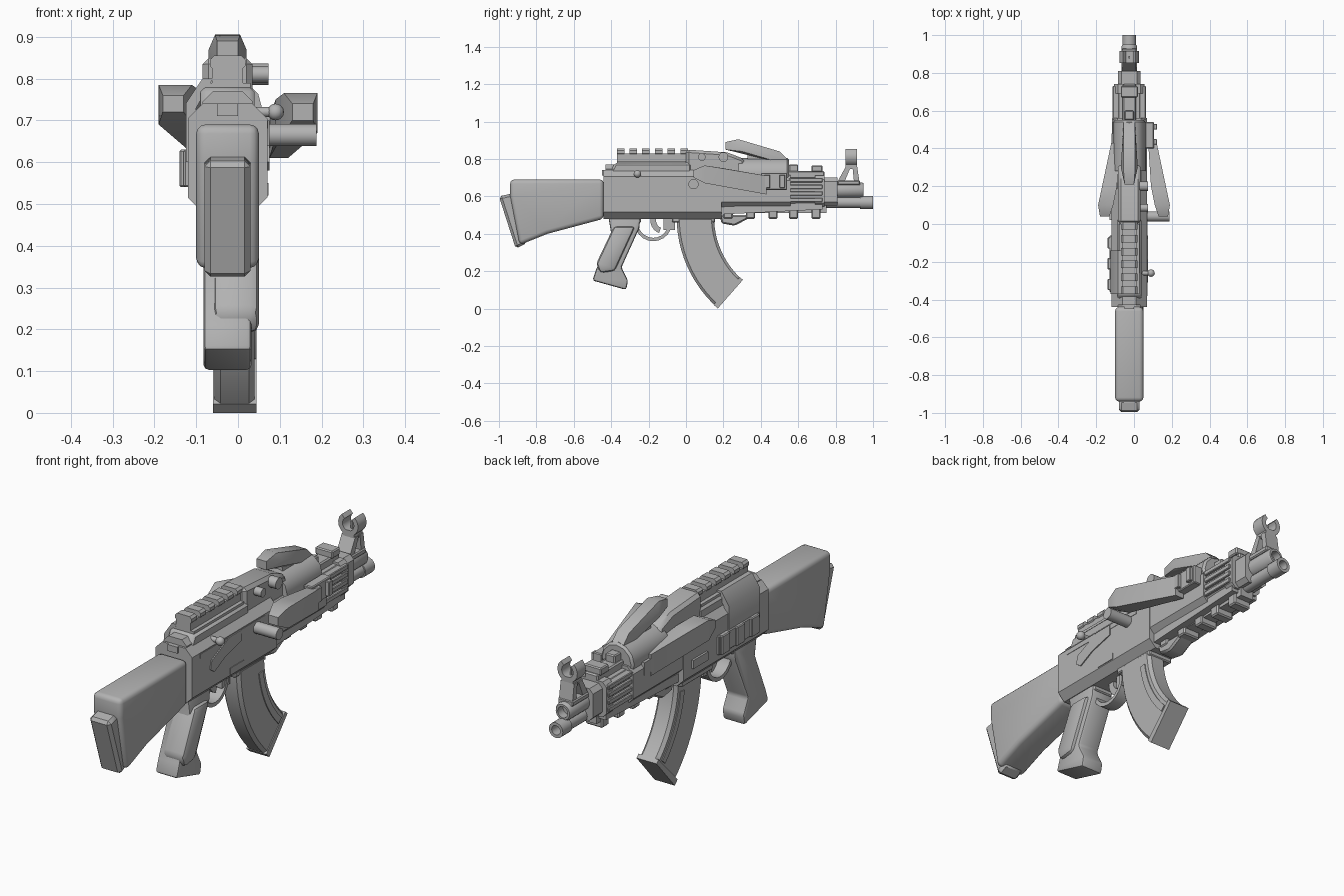
import bpy, bmesh, math
from mathutils import Matrix

if "Cube" in bpy.data.objects:
    bpy.data.objects.remove(bpy.data.objects["Cube"], do_unlink=True)

GREY = (.45, .45, .45, 1)
grey = bpy.data.materials.new("plain grey")
grey.use_nodes = True
grey.diffuse_color = GREY
grey.node_tree.nodes["Principled BSDF"].inputs["Base Color"].default_value = GREY

CENTRE = -.025  # centre line of the weapon, slightly off the origin
SMOOTH_ANGLE = math.radians(35)


def finish(name, bm, bevel=0, segments=1):
    """Bevel the sharp edges, then turn the mesh into a shaded object."""
    bmesh.ops.recalc_face_normals(bm, faces=bm.faces)
    if bevel:
        sharp = [e for e in bm.edges if e.calc_face_angle(0) > SMOOTH_ANGLE]
        bmesh.ops.bevel(bm, geom=sharp, offset=bevel, offset_type="OFFSET", segments=segments,
                        profile=.5, affect="EDGES", clamp_overlap=True)
    mesh = bpy.data.meshes.new(name)
    bm.to_mesh(mesh)
    bm.free()
    mesh.materials.append(grey)
    obj = bpy.data.objects.new(name, mesh)
    bpy.context.collection.objects.link(obj)
    bpy.ops.object.select_all(action="DESELECT")
    obj.select_set(True)
    bpy.context.view_layer.objects.active = obj
    bpy.ops.object.shade_smooth_by_angle(angle=SMOOTH_ANGLE)


def centred(width):
    return CENTRE - width / 2, CENTRE + width / 2


def side_profile(name, points, x, bevel=0, segments=1):
    """Extrude a (y, z) outline across the weapon."""
    bm = bmesh.new()
    ends = [[bm.verts.new((depth, *p)) for p in points] for depth in x]
    bridge(bm, ends)
    finish(name, bm, bevel, segments)


def cross_section(name, points, y, bevel=0):
    """Extrude an (x, z) outline along the weapon."""
    bm = bmesh.new()
    ends = [[bm.verts.new((px, depth, pz)) for px, pz in points] for depth in y]
    bridge(bm, ends)
    finish(name, bm, bevel)


def bridge(bm, loops):
    """Skin a row of matching vertex loops and cap both ends."""
    for a, b in zip(loops, loops[1:]):
        for i in range(len(a)):
            bm.faces.new((a[i - 1], a[i], b[i], b[i - 1]))
    bm.faces.new(loops[0])
    bm.faces.new(loops[-1])


def box(name, x, y, z, bevel=0):
    cross_section(name, [(x[0], z[0]), (x[1], z[0]), (x[1], z[1]), (x[0], z[1])], y, bevel)


def chamfered_bar(name, x, y, z, cut):
    """A lengthwise bar whose four long edges are cut off."""
    (left, right), (low, high) = x, z
    half = [(left + cut, low), (right - cut, low), (right, low + cut), (right, high - cut)]
    other = [(left + right - px, low + high - pz) for px, pz in half]
    cross_section(name, half + other, y)


def band(centre, inner, outer, start, stop, steps=12):
    """Outline of a bent strip between two radii and two angles."""
    turns = [math.radians(start + (stop - start) * i / steps) for i in range(steps + 1)]
    rim = [(outer, a) for a in turns] + [(inner, a) for a in reversed(turns)]
    return [(centre[0] + r * math.cos(a), centre[1] + r * math.sin(a)) for r, a in rim]


def ring(radius, sides):
    return [(radius * math.cos(math.tau * i / sides), radius * math.sin(math.tau * i / sides))
            for i in range(sides)]


def tube(name, outline, z, sides=20):
    """Turn a (y, radius) outline about a lengthwise axis."""
    bm = bmesh.new()
    bridge(bm, [[bm.verts.new((CENTRE + px, y, z + pz)) for px, pz in ring(radius, sides)]
                for y, radius in outline])
    finish(name, bm)


def cross_pin(name, x, y, z, radius):
    side_profile(name, [(y + py, z + pz) for py, pz in ring(radius, sides=18)], x)


def fin(name, stations, side=1, lift=0):
    """A faceted plate: the hull of upright rectangles set along the weapon."""
    bm = bmesh.new()
    for y, xs, zs in stations:
        for x in xs:
            for z in zs:
                bm.verts.new((side * x, y, z + lift))
    bmesh.ops.convex_hull(bm, input=bm.verts)
    loose = [v for v in bm.verts if not v.link_faces]
    bmesh.ops.delete(bm, geom=loose, context="VERTS")
    finish(name, bm)


# Stock and butt pad
side_profile("stock", [(-.94, .69), (-.44, .69), (-.44, .48), (-.74, .4), (-.89, .34), (-.94, .6)],
             centred(width=.15), bevel=.022, segments=3)
side_profile("butt_pad", [(-1, .6), (-.93, .615), (-.85, .35), (-.91, .32)],
             centred(width=.11), bevel=.014)

# Receiver, its cover and the rear sight hump
chamfered_bar("receiver", centred(width=.19), y=(-.44, .19), z=(.48, .74), cut=.035)
side_profile("dust_cover", [(-.42, .7), (-.38, .78), (.03, .78), (.03, .7)],
             centred(width=.13), bevel=.012)
chamfered_bar("rear_sight_hump", centred(width=.12), y=(-.43, -.36), z=(.65, .77), cut=.025)
box("rear_latch", centred(width=.05), y=(-.45, -.38), z=(.71, .74))

# Selector, bolt and knob on the positive x side
side_profile("selector_lever", [(-.31, .6), (-.28, .58), (-.2, .62), (-.08, .65), (-.08, .7),
                                (-.17, .7), (-.3, .64)], x=(.06, .075))
box("bolt_slot", x=(.06, .072), y=(-.38, .1), z=(.68, .7))
box("magazine_well_plate", x=(.06, .073), y=(-.16, -.06), z=(.52, .55))
cross_pin("bolt_handle_stem", x=(.04, .09), y=-.26, z=.72, radius=.012)
cross_pin("side_knob", x=(.05, .188), y=.04, z=.665, radius=.027)
bolt_knob = bmesh.new()
bmesh.ops.create_uvsphere(bolt_knob, u_segments=16, v_segments=8, radius=.02,
                          matrix=Matrix.Translation((.09, -.26, .72)))
finish("bolt_knob", bolt_knob)

# Accessory mount on the negative x side
cross_section("side_mount_plate", [(-.125, .6), (-.1, .6), (-.1, .73), (-.06, .8), (-.085, .8),
                                   (-.125, .74)], y=(-.37, -.14))
box("side_mount_rail", x=(-.13, -.1), y=(-.36, -.06), z=(.54, .63), bevel=.004)
for start in (-.35, -.24, -.13):
    box("mount_clamp", x=(-.14, -.11), y=(start, start + .06), z=(.54, .63), bevel=.004)
box("left_panel", x=(-.13, -.11), y=(.02, .13), z=(.55, .59))

# Top rail with evenly spaced teeth
box("top_rail", centred(width=.075), y=(-.37, .01), z=(.77, .83))
box("top_rail_foot", centred(width=.11), y=(-.37, 0), z=(.77, .79))
for i in range(6):
    start = -.37 + i * .068
    chamfered_bar("top_rail_tooth", centred(width=.085), (start, start + .04), z=(.82, .855), cut=.01)

# Upper cover and gas cover ahead of the rail
side_profile("upper_cover", [(0, .7), (0, .85), (.22, .835), (.31, .8), (.34, .7)],
             centred(width=.12), bevel=.015)
cross_pin("small_cover_pin", x=(.03, .073), y=.085, z=.81, radius=.02)
cross_pin("large_cover_pin", x=(.03, .073), y=.2, z=.81, radius=.026)
tube("gas_cover", [(.28, .085), (.54, .085), (.55, .075)], z=.72, sides=12)

# Handguard with ribs and clips
chamfered_bar("handguard", centred(width=.185), y=(.12, .56), z=(.54, .715), cut=.03)
side_profile("handguard_skirt", [(.12, .54), (.73, .57), (.73, .53), (.12, .5)],
             centred(width=.14))
chamfered_bar("front_guard", centred(width=.15), y=(.55, .73), z=(.55, .7), cut=.02)
for i in range(4):
    low = .57 + i * .035
    box("guard_rib", centred(width=.175), y=(.55, .73), z=(low, low + .022), bevel=.003)
chamfered_bar("front_guard_band", centred(width=.16), y=(.69, .74), z=(.545, .71), cut=.02)
box("upper_rib", centred(width=.07), y=(.54, .74), z=(.69, .735), bevel=.006)
box("front_clip", centred(width=.05), y=(.55, .6), z=(.72, .77), bevel=.005)
box("front_lug", centred(width=.09), y=(.67, .73), z=(.73, .765), bevel=.005)

# Lower rail and hand stop
box("lower_rail", centred(width=.07), y=(.18, .75), z=(.51, .55))
for start in (.2, .32, .44, .55, .67):
    box("lower_rail_tooth", centred(width=.09), (start, start + .05), z=(.48, .535), bevel=.006)
side_profile("hand_stop", [(.18, .5), (.19, .455), (.26, .443), (.37, .5)],
             centred(width=.08), bevel=.008)

# Faceted armour fins: a mirrored pair and one on top
SIDE_FIN = [(.04, (.13, .18), (.7, .74)), (.1, (.11, .19), (.67, .765)),
            (.2, (.09, .16), (.66, .75)), (.43, (.075, .12), (.61, .71))]
for side_name, side, lift in (("right", 1, 0), ("left", -1, .02)):
    fin(side_name + "_fin", SIDE_FIN, side, lift)
fin("top_fin", [(.21, centred(.05), (.85, .89)), (.28, centred(.06), (.85, .905)),
                (.3, centred(.09), (.84, .87)), (.5, centred(.06), (.79, .84)),
                (.54, centred(.06), (.77, .8))])
box("top_fin_post", centred(width=.05), y=(.33, .5), z=(.74, .82))
box("right_fin_bracket", x=(.06, .105), y=(.4, .54), z=(.635, .725), bevel=.004)
for start in (.42, .5):
    box("bracket_rib", x=(.09, .122), y=(start, start + .03), z=(.645, .715), bevel=.003)
box("left_fin_bracket", x=(-.12, -.09), y=(.3, .48), z=(.65, .71))

# Gas block, barrel and piston tube with bored ends
chamfered_bar("gas_block", centred(width=.12), y=(.73, .81), z=(.55, .7), cut=.02)
tube("barrel", [(.7, .03), (.93, .03), (.93, .036), (1, .036), (1, .022), (.95, .022)], z=.567)
tube("piston_tube", [(.78, .042), (.94, .042), (.95, .036), (.95, .026), (.91, .026)], z=.633)

# Front sight: open legs under a split ring
box("sight_base", centred(width=.08), y=(.81, .93), z=(.66, .685), bevel=.005)
side_profile("sight_rear_leg", [(.8, .66), (.855, .76), (.88, .755), (.84, .66)],
             centred(width=.07))
side_profile("sight_front_leg", [(.9, .66), (.89, .76), (.915, .76), (.93, .66)],
             centred(width=.07))
box("sight_cap", centred(width=.06), y=(.852, .915), z=(.745, .785))
cross_section("sight_ring", band((CENTRE, .812), inner=.03, outer=.052, start=130, stop=410),
              y=(.852, .915))
box("sight_post", centred(width=.01), y=(.875, .89), z=(.77, .82))

# Pistol grip with palm swell
side_profile("grip", [(-.415, .49), (-.243, .49), (-.25, .43), (-.345, .22), (-.31, .15),
                      (-.32, .1), (-.5, .15), (-.48, .21), (-.4, .4)],
             centred(width=.115), bevel=.012, segments=2)
side_profile("palm_swell", [(-.385, .44), (-.27, .44), (-.38, .2), (-.46, .19), (-.48, .24)],
             x=(-.06, .05), bevel=.02, segments=2)
box("grip_collar", centred(width=.1), y=(-.41, -.24), z=(.46, .49), bevel=.005)

# Trigger, guard and magazine catch
side_profile("trigger_guard", band((-.175, .46), inner=.082, outer=.1, start=170, stop=370),
             centred(width=.06))
side_profile("trigger", band((-.12, .47), inner=.04, outer=.07, start=160, stop=250),
             centred(width=.02))
box("magazine_catch", centred(width=.05), y=(-.12, -.06), z=(.42, .49))

# Magazine swept on one arc, with a raised rib on both sides
ARC_CENTRE = (.6, .49)
side_profile("magazine", band(ARC_CENTRE, inner=.45, outer=.65, start=180, stop=228),
             x=(-.056, .04), bevel=.014)
for x in (-.06, .036):
    side_profile("magazine_rib", band(ARC_CENTRE, inner=.48, outer=.51, start=188, stop=225),
                 x=(x, x + .008))
side_profile("magazine_foot", band(ARC_CENTRE, inner=.448, outer=.652, start=226, stop=228.7, steps=1),
             x=(-.06, .044))
box("magazine_well", centred(width=.125), y=(-.075, .155), z=(.46, .49), bevel=.005)
